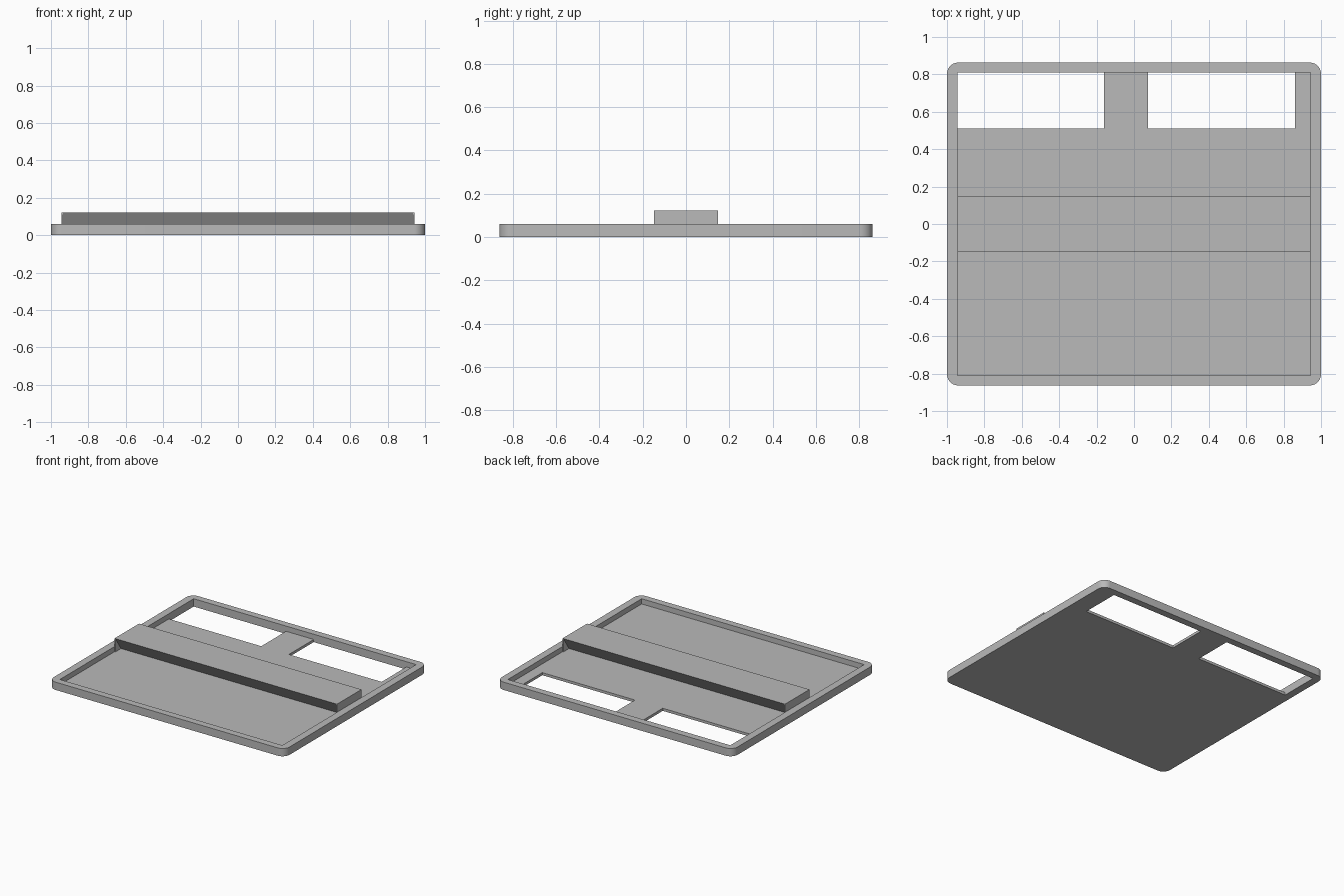
import bpy, bmesh, math

if "Cube" in bpy.data.objects:
    bpy.data.objects.remove(bpy.data.objects["Cube"])

grey = bpy.data.materials.new("light_grey")
grey.diffuse_color = (0.49, 0.49, 0.49, 1)
grey.use_nodes = True
grey.node_tree.nodes["Principled BSDF"].inputs["Base Color"].default_value = grey.diffuse_color


def prism(name, points, axis, lo, hi):
    """Extrude a closed 2D outline along x or z from lo to hi."""
    def place(p, t):
        return (t, p[0], p[1]) if axis == 'x' else (p[0], p[1], t)
    bm = bmesh.new()
    a = [bm.verts.new(place(p, lo)) for p in points]
    b = [bm.verts.new(place(p, hi)) for p in points]
    bm.faces.new(a[::-1])
    bm.faces.new(b)
    n = len(points)
    for i in range(n):
        j = (i + 1) % n
        bm.faces.new((a[i], a[j], b[j], b[i]))
    bmesh.ops.recalc_face_normals(bm, faces=bm.faces)
    me = bpy.data.meshes.new(name)
    bm.to_mesh(me)
    bm.free()
    me.materials.append(grey)
    ob = bpy.data.objects.new(name, me)
    bpy.context.collection.objects.link(ob)
    return ob


def rect(x0, x1, y0, y1):
    return [(x0, y0), (x1, y0), (x1, y1), (x0, y1)]


def rounded(hx, hy, r, steps=10):
    pts = []
    for k, (sx, sy) in enumerate([(1, 1), (-1, 1), (-1, -1), (1, -1)]):
        for i in range(steps + 1):
            t = math.pi / 2 * (k + i / steps)
            pts.append((sx * (hx - r) + r * math.cos(t),
                        sy * (hy - r) + r * math.sin(t)))
    return pts


FLOOR, RIM, TOP = 0.02, 0.06, 0.122
IX, IY = 0.943, 0.81

# tray with rounded corners, a shallow recess and two open windows at the back
tray = prism("tray", rounded(1.0, 0.863, 0.06), 'z', 0, RIM)
cutters = [
    prism("recess_cutter", rect(-IX, IX, -IY, IY), 'z', FLOOR, 0.2),
    prism("left_window_cutter", rect(-IX, -0.16, 0.51, IY), 'z', -0.1, 0.1),
    prism("right_window_cutter", rect(0.075, 0.861, 0.51, IY), 'z', -0.1, 0.1),
]
for c in cutters:
    m = tray.modifiers.new(c.name, 'BOOLEAN')
    m.operation, m.solver, m.object = 'DIFFERENCE', 'EXACT', c
    c.hide_render = True
    c.hide_set(True)

# round corners shaded smooth, edges kept sharp
bpy.context.view_layer.objects.active = tray
tray.select_set(True)
bpy.ops.object.shade_smooth_by_angle(angle=math.radians(30))

# crossbar whose long sides lean inward toward the floor
prism("crossbar", [(-0.08, FLOOR), (0.08, FLOOR), (0.148, TOP), (-0.148, TOP)],
      'x', -IX + 0.007, IX - 0.007)

# thin upright plates closing the crossbar ends
for name, s in (("left_end_plate", -1), ("right_end_plate", 1)):
    lo, hi = sorted((s * (IX - 0.007), s * IX))
    prism(name, rect(-0.148, 0.148, FLOOR, TOP), 'x', lo, hi)
